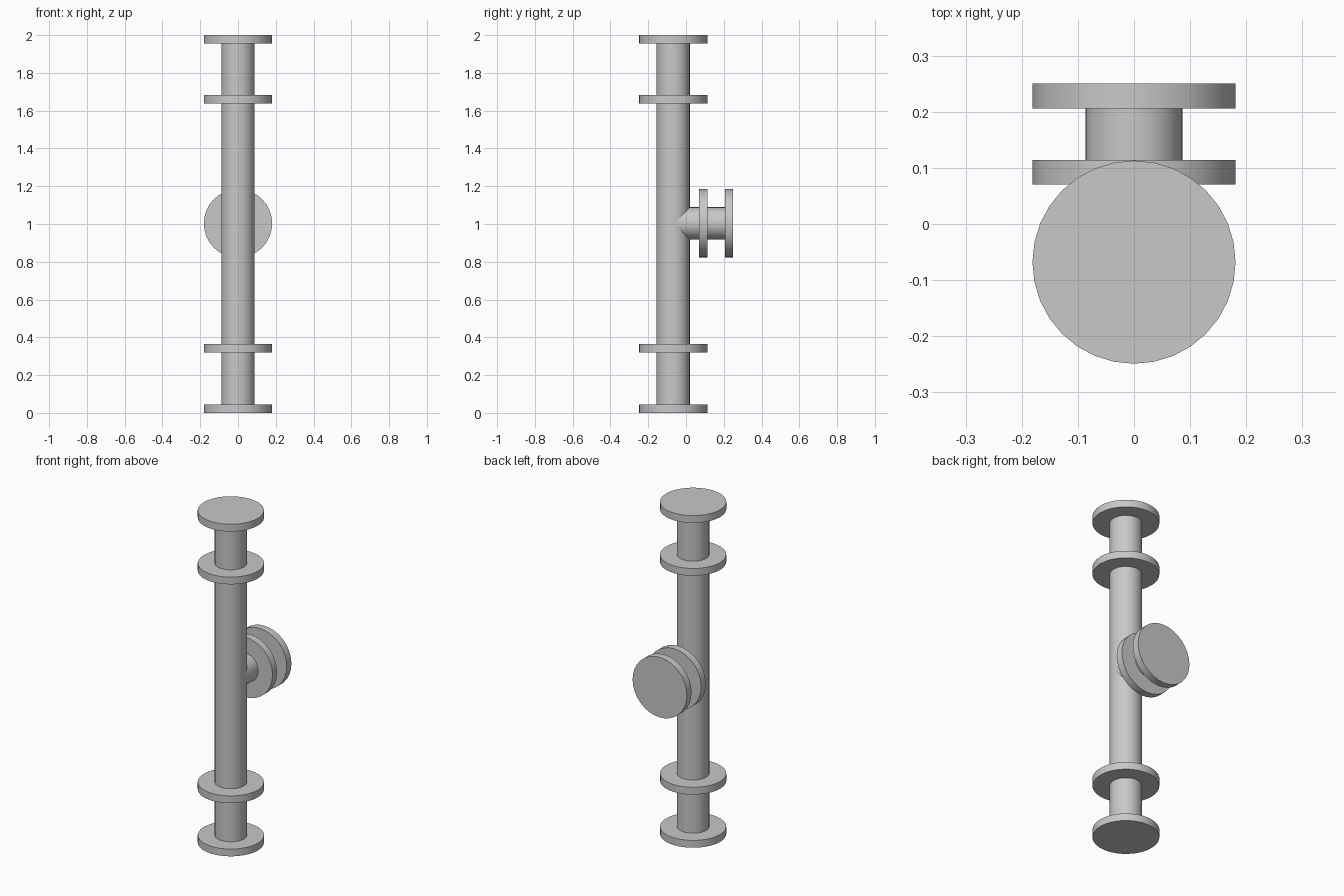
import bpy
import math

cube = bpy.data.objects.get("Cube")
if cube:
    bpy.data.objects.remove(cube, do_unlink=True)

AXIS_Y = -0.068      # main pipe axis
BRANCH_Z = 1.003     # branch pipe axis
PIPE_R, FLANGE_R, FLANGE_T = 0.088, 0.181, 0.044

steel = bpy.data.materials.new("grey_steel")
steel.use_nodes = True
grey = (0.58, 0.58, 0.58, 1)
steel.diffuse_color = grey
steel.node_tree.nodes["Principled BSDF"].inputs["Base Color"].default_value = grey


def cylinder(name, radius, start, end, along_y=False):
    """Closed cylinder between two positions on the main or branch axis."""
    mid = (start + end) / 2
    loc = (0, mid, BRANCH_Z) if along_y else (0, AXIS_Y, mid)
    rot = (math.pi / 2 if along_y else 0, 0, 0)
    bpy.ops.mesh.primitive_cylinder_add(vertices=32, radius=radius, depth=end - start,
                                        location=loc, rotation=rot)
    obj = bpy.context.object
    obj.name = name
    obj.data.materials.append(steel)
    bpy.ops.object.shade_smooth_by_angle(angle=math.radians(30))
    return obj


# Pipes, ending inside their end flanges
cylinder("main_pipe", PIPE_R, 0.02, 1.98)
cylinder("branch_pipe", PIPE_R - 0.002, AXIS_Y, 0.23, along_y=True)

# Flanges on the main pipe
for name, z in (("bottom_end_flange", 0), ("lower_flange", 0.32),
                ("upper_flange", 1.638), ("top_end_flange", 2 - FLANGE_T)):
    cylinder(name, FLANGE_R, z, z + FLANGE_T)

# Flanges on the branch
for name, y in (("branch_inner_flange", 0.07), ("branch_end_flange", 0.206)):
    cylinder(name, FLANGE_R, y, y + FLANGE_T, along_y=True)
